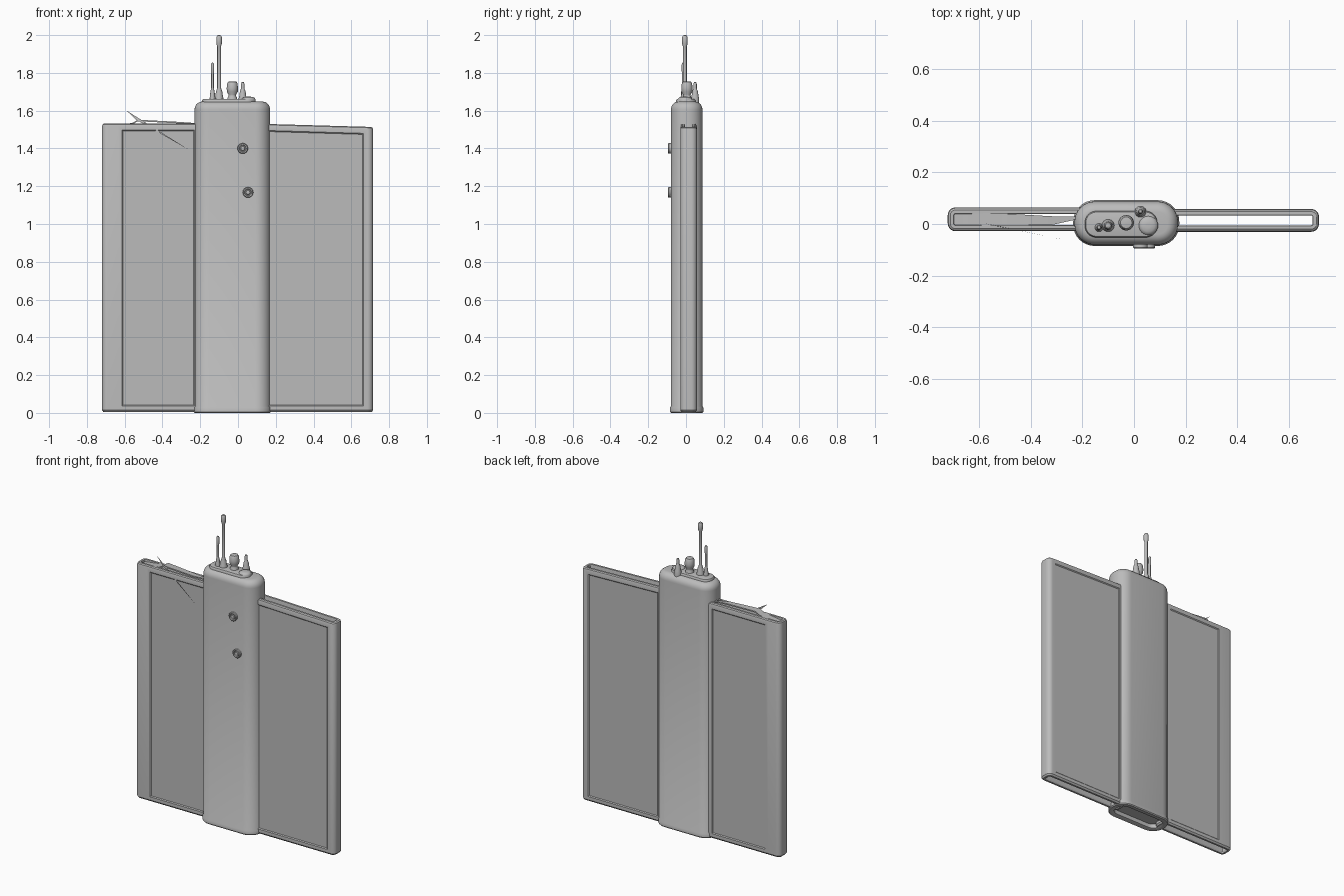
import bpy, bmesh
from math import sin, cos, pi, radians
from mathutils import Matrix, Vector

if "Cube" in bpy.data.objects:
    bpy.data.objects.remove(bpy.data.objects["Cube"])

grey = bpy.data.materials.new("plain_grey")
grey.use_nodes = True
GREY = (0.5, 0.5, 0.5, 1)
grey.diffuse_color = GREY
grey.node_tree.nodes["Principled BSDF"].inputs["Base Color"].default_value = GREY


def finish(bm, name, angle=35):
    bmesh.ops.recalc_face_normals(bm, faces=bm.faces[:])
    mesh = bpy.data.meshes.new(name)
    bm.to_mesh(mesh)
    bm.free()
    obj = bpy.data.objects.new(name, mesh)
    mesh.materials.append(grey)
    bpy.context.collection.objects.link(obj)
    bpy.ops.object.select_all(action="DESELECT")
    obj.select_set(True)
    bpy.context.view_layer.objects.active = obj
    bpy.ops.object.shade_smooth_by_angle(angle=radians(angle))
    return obj


def outline(box, r, inset=0, split=None, steps=8):
    """Rounded rectangle in plan, optionally split along its long sides."""
    x0, x1, y0, y1 = box
    x0, x1, y0, y1 = x0 + inset, x1 - inset, y0 + inset, y1 - inset
    r = max(r - inset, 0.005)
    centres = [(x1 - r, y1 - r), (x0 + r, y1 - r), (x0 + r, y0 + r), (x1 - r, y0 + r)]
    pts = []
    for k, (cx, cy) in enumerate(centres):
        for s in range(steps + 1):
            a = (k + s / steps) * pi / 2
            pts.append((cx + r * cos(a), cy + r * sin(a)))
        if split is not None and k in (0, 2):
            pts.append((split, pts[-1][1]))
    return pts


def loft(rings, closed=False):
    """Join rings of (points, z); either cap both ends or close the loop."""
    bm = bmesh.new()
    loops = [[bm.verts.new((x, y, z)) for x, y in pts] for pts, z in rings]
    pairs = list(zip(loops, loops[1:]))
    if closed:
        pairs.append((loops[-1], loops[0]))
    else:
        bm.faces.new(loops[0])
        bm.faces.new(loops[-1])
    for a, b in pairs:
        n = len(a)
        for i in range(n):
            j = (i + 1) % n
            bm.faces.new((a[i], a[j], b[j], b[i]))
    return bm


def lathe(name, profile, place, turn=None, sides=24):
    """Turn a (radius, height) profile around its axis."""
    rings = [([(r * cos(2 * pi * i / sides), r * sin(2 * pi * i / sides))
               for i in range(sides)], z) for r, z in profile]
    bm = loft(rings)
    m = Matrix.Translation(place)
    bm.transform(m @ turn if turn else m)
    return finish(bm, name)


# Central housing with a foot rim, a hollow underside and a rounded top
BODY = (-0.23, 0.17, -0.08, 0.087)
profile = [(0.03, 0.03), (0.03, 0.004), (0.022, 0), (0, 0), (-0.005, 0.006),
           (-0.005, 0.028), (0, 0.036), (0, 1.605)]
profile += [(0.04 * (1 - cos(a * pi / 12)), 1.605 + 0.043 * sin(a * pi / 12)) for a in range(1, 7)]
finish(loft([(outline(BODY, 0.078, i), z) for i, z in profile]), "central_housing")

# Raised plate on top of the housing
PLATE = (-0.19, 0.09, -0.052, 0.05)
finish(loft([(outline(PLATE, 0.045, i), z)
             for i, z in [(0, 1.64), (0, 1.655), (0.004, 1.661), (0.01, 1.663)]]), "top_plate")


# Hollow side panels, open above and below, with a sunken field on each face
def side_panel(name, box, split, top, slope):
    prof = [(0.008, 0.004), (0, 0.014), (0, top - 0.014), (0.003, top - 0.005), (0.01, top),
            (0.023, top), (0.025, top - 0.008), (0.025, 0.012), (0.02, 0.004)]
    bm = loft([(outline(box, 0.03, i, split), z) for i, z in prof], closed=True)
    bmesh.ops.recalc_face_normals(bm, faces=bm.faces[:])
    mid_y = (box[2] + box[3]) / 2
    outer = [f for f in bm.faces if abs(f.normal.y) > 0.99
             and f.normal.y * (f.calc_center_median().y - mid_y) > 0]
    outer.sort(key=lambda f: f.calc_area(), reverse=True)
    for face in outer[:2]:
        bmesh.ops.inset_region(bm, faces=[face], thickness=0.03, depth=0)
        bmesh.ops.inset_region(bm, faces=[face], thickness=0.008, depth=-0.005)
    for v in bm.verts:
        if v.co.z > 1:
            v.co.z -= slope * max(v.co.x - 0.17, 0)
    finish(bm, name, 25)


side_panel("left_panel", (0.11, 0.715, -0.03, 0.058), None, 1.53, 0.03)
side_panel("right_panel", (-0.72, -0.18, -0.028, 0.064), -0.635, 1.532, 0)


# Bent lid strip in the mouth of the right panel
def strip(name, stations, thick):
    """Thin strip through (x, z, y_low, y_high) stations."""
    bm = bmesh.new()
    rows = [[bm.verts.new(c) for c in ((x, a, z), (x, b, z), (x, b, z - thick), (x, a, z - thick))]
            for x, z, a, b in stations]
    bm.faces.new(rows[0])
    bm.faces.new(rows[-1])
    for p, q in zip(rows, rows[1:]):
        for i in range(4):
            j = (i + 1) % 4
            bm.faces.new((p[i], p[j], q[j], q[i]))
    finish(bm, name)


strip("right_panel_lid", [(-0.7, 1.517, -0.006, 0.042), (-0.56, 1.535, -0.006, 0.042),
                          (-0.53, 1.552, -0.006, 0.042), (-0.32, 1.541, -0.004, 0.03),
                          (-0.22, 1.534, 0.018, 0.028)], 0.008)

# Loose sliver leaning across the front of the right panel
bm = bmesh.new()
a, b, c = [bm.verts.new(p) for p in ((-0.59, 0.005, 1.6), (-0.54, -0.006, 1.553), (-0.25, -0.065, 1.387))]
face = bm.faces.new((a, b, c))
bmesh.ops.solidify(bm, geom=[face], thickness=0.003)
finish(bm, "loose_sliver")

# Two round buttons on the front
BUTTON = [(0.028, -0.01), (0.028, 0.011), (0.025, 0.015), (0.019, 0.015),
          (0.017, 0.008), (0.013, 0.008), (0.01, 0.012), (0.003, 0.013)]
for label, x, z in (("upper", 0.025, 1.4), ("lower", 0.053, 1.167)):
    lathe(label + "_button", BUTTON, Vector((x, -0.08, z)), Matrix.Rotation(pi / 2, 4, "X"))


# Antennas with flared sockets, heights measured from the top plate
def antenna(name, x, y, height, base, rod, tip):
    lathe(name, [(base, -0.02), (base, 0.01), (base * 0.85, 0.02), (base * 0.7, 0.045),
                 (rod, 0.065), (rod, height - 0.06), (tip, height - 0.045),
                 (tip, height - 0.012), (tip * 0.7, height - 0.003), (tip * 0.2, height)],
          Vector((x, y, 1.655)))


antenna("tall_antenna", -0.1, -0.006, 0.345, 0.024, 0.01, 0.015)
antenna("short_antenna", -0.135, -0.014, 0.2, 0.016, 0.007, 0.009)
antenna("rear_antenna", 0.025, 0.048, 0.098, 0.022, 0.008, 0.009)

# Control knob and low dial
lathe("control_knob", [(0.026, -0.02), (0.026, 0.012), (0.02, 0.022), (0.02, 0.03), (0.029, 0.045),
                       (0.03, 0.065), (0.027, 0.09), (0.022, 0.098), (0.008, 0.1)],
      Vector((-0.03, 0.005, 1.655)))
lathe("low_dial", [(0.038, -0.03), (0.038, 0.005), (0.034, 0.012), (0.024, 0.018), (0.008, 0.019)],
      Vector((0.055, -0.006, 1.655)))
